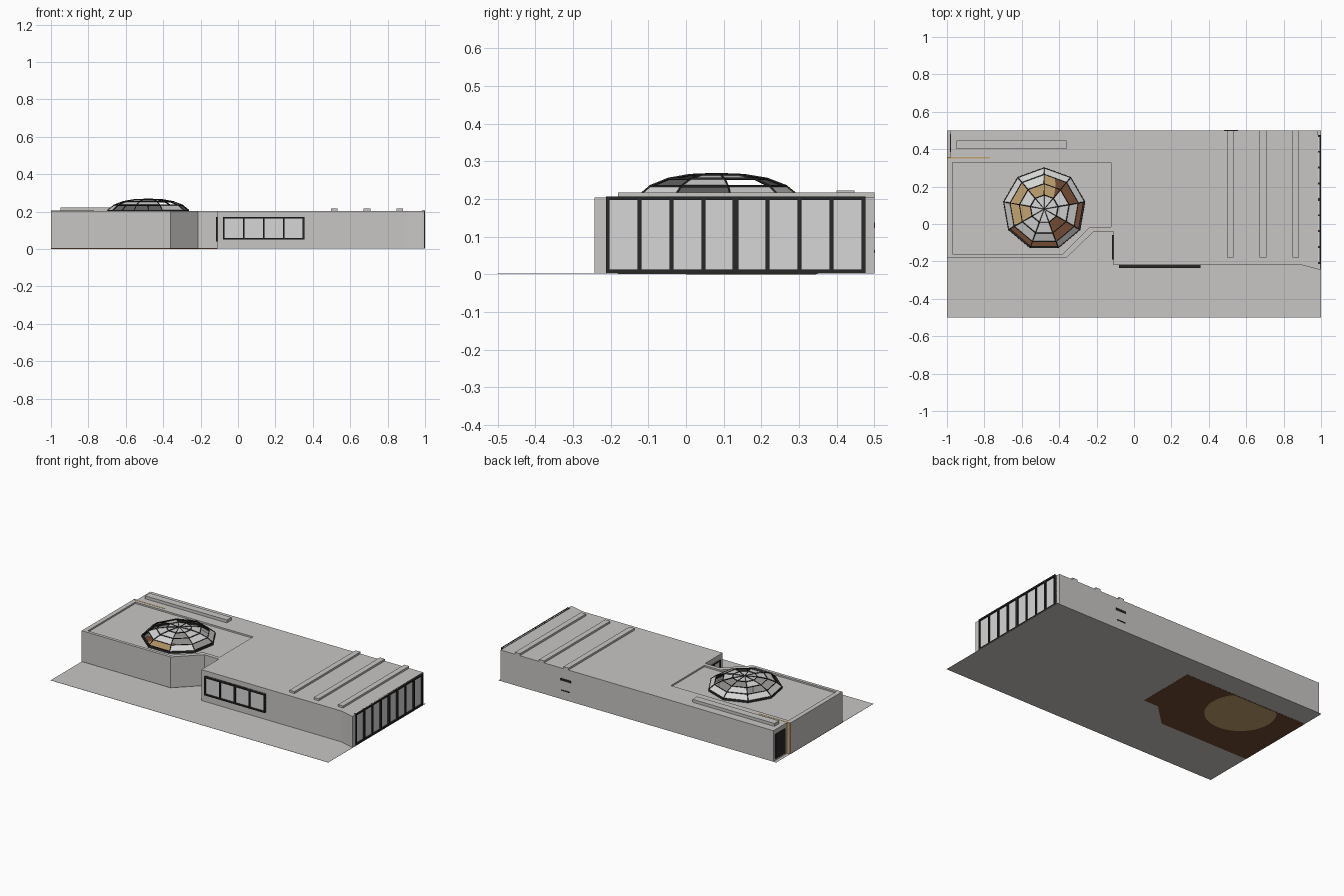
import bpy, bmesh, math
from mathutils import Vector

cube = bpy.data.objects.get("Cube")
if cube:
    bpy.data.objects.remove(cube, do_unlink=True)


def material(name, r, g, b):
    m = bpy.data.materials.new(name)
    m.use_nodes = True
    m.diffuse_color = (r, g, b, 1)
    m.node_tree.nodes["Principled BSDF"].inputs["Base Color"].default_value = (r, g, b, 1)
    return m


CONCRETE = material("pale concrete", 0.58, 0.565, 0.55)
GLASS = material("light glass", 0.66, 0.67, 0.66)
FRAME = material("black metal", 0.022, 0.021, 0.02)
WOOD = material("brown floor", 0.17, 0.07, 0.032)
TAN = material("tan wood", 0.55, 0.37, 0.16)


def finish(name, bm, mat):
    bmesh.ops.recalc_face_normals(bm, faces=bm.faces)
    mesh = bpy.data.meshes.new(name)
    bm.to_mesh(mesh)
    bm.free()
    ob = bpy.data.objects.new(name, mesh)
    mesh.materials.append(mat)
    bpy.context.collection.objects.link(ob)
    return ob


def prism(name, outline, z0, z1, mat):
    bm = bmesh.new()
    face = bm.faces.new([bm.verts.new((x, y, z0)) for x, y in outline])
    top = bmesh.ops.extrude_face_region(bm, geom=[face])["geom"]
    verts = [v for v in top if isinstance(v, bmesh.types.BMVert)]
    bmesh.ops.translate(bm, verts=verts, vec=(0, 0, z1 - z0))
    return finish(name, bm, mat)


def boxes(name, spans, mat):
    bm = bmesh.new()
    for lo, hi in spans:
        lo, hi = Vector(lo), Vector(hi)
        made = bmesh.ops.create_cube(bm, size=1)["verts"]
        for v in made:
            v.co = [c + s * (h - l) for c, s, h, l in zip((lo + hi) / 2, v.co, hi, lo)]
    return finish(name, bm, mat)


def ngon(cx, cy, r, n):
    return [(cx + r * math.sin(math.tau * i / n), cy + r * math.cos(math.tau * i / n))
            for i in range(n)]


def cut(target, outline, z0, z1):
    cutter = prism("cutter", outline, z0, z1, CONCRETE)
    cutter.hide_render = True
    mod = target.modifiers.new("cut", "BOOLEAN")
    mod.operation, mod.solver, mod.object = "DIFFERENCE", "EXACT", cutter
    bpy.context.view_layer.objects.active = target
    bpy.ops.object.modifier_apply(modifier=mod.name)
    bpy.data.objects.remove(cutter, do_unlink=True)


def window(name, axis, plane, depth, a, b, z0, z1, bars, w):
    """Framed glazing: runs a..b along the axis, out from plane by depth."""
    def span(u0, u1, za, zb, d):
        d0, d1 = sorted((plane, plane + d))
        if axis == "x":
            return (u0, d0, za), (u1, d1, zb)
        return (d0, u0, za), (d1, u1, zb)
    parts = [span(a, b, z0, z0 + w, depth), span(a, b, z1 - w, z1, depth)]
    for i in range(bars + 1):
        c = a + w / 2 + (b - a - w) * i / bars
        h = w * (0.8 if bars == 8 and i == 4 else 0.5)
        parts.append(span(c - h, c + h, z0, z1, depth))
    boxes(name + "_frame", parts, FRAME)
    boxes(name + "_glass", [span(a, b, z0, z1, depth * 0.4)], GLASS)


ROOF = 0.204

# Site slab and hall floor
prism("ground", [(-1, -0.5), (1, -0.5), (1, 0.5), (-1, 0.5)], 0.002, 0.003, CONCRETE)
hall = [(-1, 0.35), (-1, -0.18), (-0.36, -0.18), (-0.215, -0.04), (-0.11, -0.04), (-0.11, 0.35)]
prism("hall_floor", hall, 0.001, 0.005, WOOD)
disc = [(x, min(y, 0.345)) for x, y in ngon(-0.63, 0.21, 0.21, 48)]
prism("floor_circle", disc, 0, 0.006, TAN)

# Building shell with hollow hall, recessed roof and skylight opening
shell = prism("building", hall[1:5] + [(-0.11, -0.22), (0.9, -0.22), (0.985, -0.243),
              (0.985, 0.5), (-0.98, 0.5), (-0.98, 0.35), (-1, 0.35)], 0.002, ROOF, CONCRETE)
cut(shell, [(-0.98, 0.33), (-0.98, -0.16), (-0.37, -0.16), (-0.225, -0.02),
            (-0.13, -0.02), (-0.13, 0.33)], -0.1, 0.175)
cut(shell, [(-0.97, 0.33), (-0.97, -0.16), (-0.38, -0.16), (-0.235, -0.015),
            (-0.122, -0.015), (-0.122, 0.33)], ROOF - 0.01, 0.3)
DX, DY, N = -0.48, 0.08, 9
cut(shell, ngon(DX, DY, 0.212, N), 0.1, 0.3)
boxes("end_wall_tip", [((0.985, -0.243, 0.002), (0.996, -0.213, ROOF))], CONCRETE)

# Faceted skylight, with some panes open
RINGS = [(0.22, 0.206), (0.185, 0.234), (0.135, 0.253), (0.075, 0.263)]
OPEN = {(0, 1), (0, 2), (1, 1), (2, 0), (3, 1), (3, 2), (4, 0), (5, 0),
        (6, 1), (6, 2), (7, 1), (8, 2)}


def dome(name, mat, skip):
    bm = bmesh.new()
    rings = [[bm.verts.new((x, y, z)) for x, y in ngon(DX, DY, r, N)] for r, z in RINGS]
    apex = bm.verts.new((DX, DY, 0.266))
    for s in range(N):
        t = (s + 1) % N
        for k in range(len(RINGS) - 1):
            if (s, k) not in skip:
                bm.faces.new((rings[k][s], rings[k][t], rings[k + 1][t], rings[k + 1][s]))
        bm.faces.new((rings[-1][s], rings[-1][t], apex))
    return finish(name, bm, mat)


dome("skylight_panes", GLASS, OPEN)
ribs = dome("skylight_ribs", FRAME, set())
wire = ribs.modifiers.new("ribs", "WIREFRAME")
wire.thickness = 0.007
wire.use_boundary = True
wire.use_even_offset = False
prism("skylight_curb", ngon(DX, DY, 0.222, N), ROOF - 0.01, 0.207, FRAME)
cut(bpy.data.objects["skylight_curb"], ngon(DX, DY, 0.21, N), 0.1, 0.3)

# Roof beams and the long roof box
boxes("roof_beams", [((x - 0.018, -0.18, ROOF - 0.01), (x + 0.018, 0.5, 0.217))
                     for x in (0.515, 0.69, 0.865)], CONCRETE)
boxes("roof_box", [((-0.95, 0.4, ROOF - 0.01), (-0.36, 0.447, 0.223))], CONCRETE)

# Glazing: end wall, front strip, courtyard side and rear entrance
window("end_window", "y", 0.985, 0.015, -0.213, 0.476, 0.003, 0.207, 8, 0.01)
window("front_window", "x", -0.22, -0.014, -0.08, 0.355, 0.05, 0.172, 4, 0.009)
window("side_window", "y", -0.11, -0.008, -0.19, -0.06, 0.04, 0.172, 2, 0.009)
boxes("rear_door", [((-0.985, 0.385, 0.015), (-0.978, 0.482, 0.175))], FRAME)

# Tan fin wall beside the entrance
boxes("entrance_fin", [((-1, 0.35, 0.003), (-0.77, 0.359, ROOF + 0.001))], TAN)

# Rear wall vents
boxes("rear_vents", [((0.48, 0.495, 0.123), (0.555, 0.502, 0.138)),
                     ((0.485, 0.495, 0.057), (0.55, 0.502, 0.064))], FRAME)
